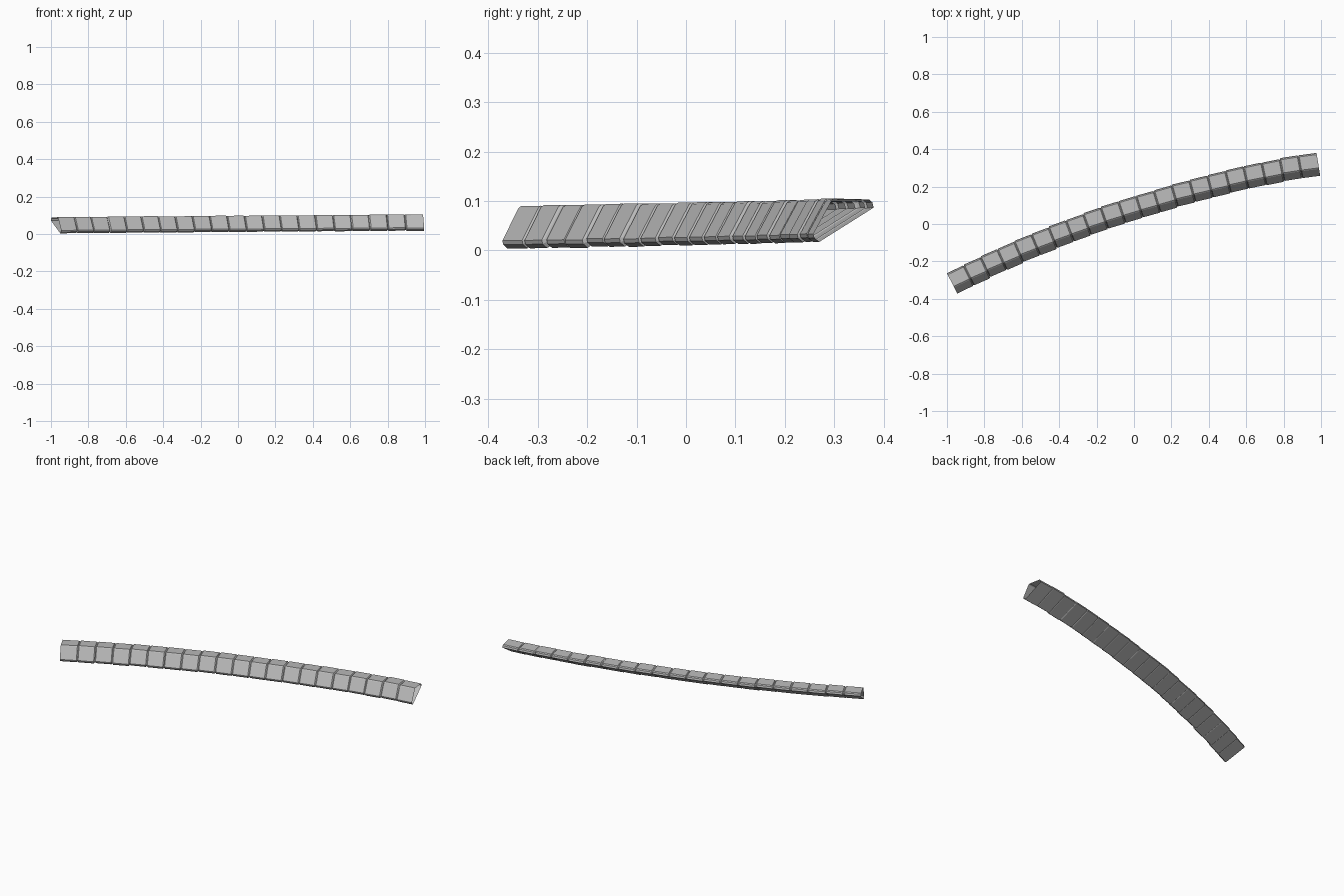
import bpy, bmesh, math, random
from mathutils import Vector

cube = bpy.data.objects.get("Cube")
if cube:
    bpy.data.objects.remove(cube)

random.seed(4)
STONES = 21
START, END = Vector((-0.945, -0.372)), Vector((0.995, 0.262))
SWEEP = math.radians(17.5)

# Hollow cross-section: (depth behind front edge, height above it)
SECTION = [(0.012, -0.014), (0.002, -0.006), (0.0, 0.002), (0.037, 0.069),
           (0.043, 0.073), (0.114, 0.071), (0.12, 0.066), (0.123, 0.055)]
MIDDLE = Vector((0.06, 0.037))

chord = END - START
radius = chord.length / 2 / math.sin(SWEEP / 2)
heading = math.atan2(chord.y, chord.x)


def path(t):
    """Front edge point and direction along the gentle arc."""
    a = heading + SWEEP * (0.5 - t)
    first = heading + SWEEP / 2
    x = START.x + radius * (math.sin(first) - math.sin(a))
    y = START.y + radius * (math.cos(a) - math.cos(first))
    return Vector((x, y)), a


def ring(bm, t, shrink, shift, scale):
    """One open loop of the cross-section at t along the arc."""
    p, a = path(t)
    base = 0.018 + 0.014 * t
    verts = []
    for point in SECTION:
        s = Vector(point) - MIDDLE
        s *= (1 - shrink / s.length) * scale
        s += MIDDLE + shift
        verts.append(bm.verts.new((p.x - math.sin(a) * s.x,
                                   p.y + math.cos(a) * s.x, base + s.y)))
    return verts


# Rings of all stones, with a narrow groove at each joint
bm = bmesh.new()
rings = []
for i in range(STONES):
    shift = Vector((random.uniform(-0.002, 0.002), random.uniform(-0.001, 0.001)))
    skew = Vector((random.uniform(0, 0.002), 0))
    scale = random.uniform(0.985, 1.01)
    for u, shrink in ((0.01, 0.005), (0.05, 0), (0.95, 0), (0.99, 0.005)):
        if (i == 0 and u == 0.01) or (i == STONES - 1 and u == 0.99):
            u, shrink = round(u), 0
        rings.append(ring(bm, (i + u) / STONES, shrink, shift + skew * (1 - 2 * u), scale))

# Walls between neighbouring rings, ends left open
for a, b in zip(rings, rings[1:]):
    for k in range(len(a)):
        n = (k + 1) % len(a)
        bm.faces.new((a[k], a[n], b[n], b[k]))
bmesh.ops.recalc_face_normals(bm, faces=bm.faces)
mesh = bpy.data.meshes.new("curved_stone_curb")
bm.to_mesh(mesh)
bm.free()
curb = bpy.data.objects.new("curved_stone_curb", mesh)
bpy.context.collection.objects.link(curb)

# Grey stone
stone = bpy.data.materials.new("grey_stone")
stone.use_nodes = True
colour = (0.5, 0.5, 0.5, 1)
stone.diffuse_color = colour
stone.node_tree.nodes["Principled BSDF"].inputs["Base Color"].default_value = colour
mesh.materials.append(stone)
